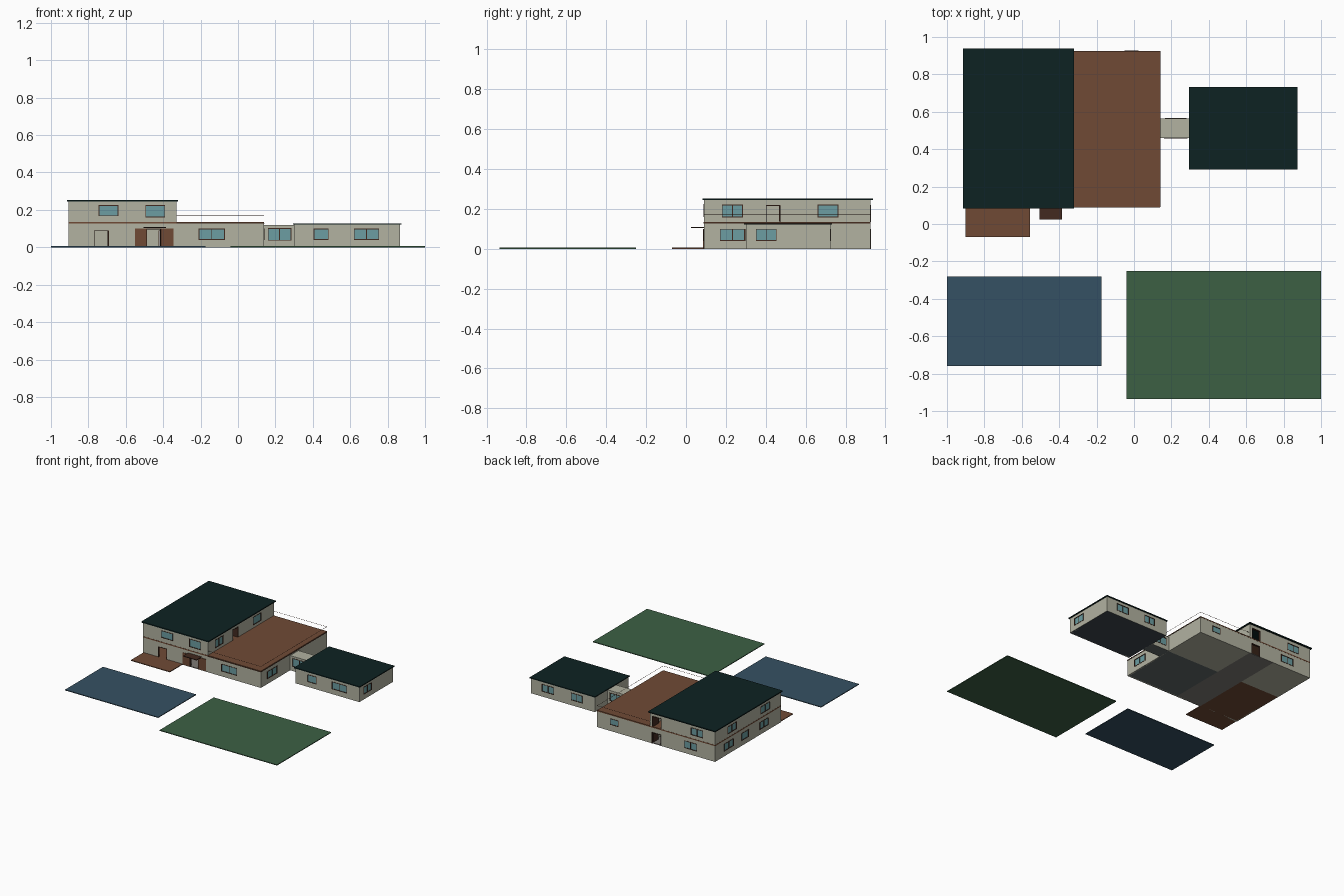
import bpy, bmesh
from mathutils import Matrix, Vector

if "Cube" in bpy.data.objects:
    bpy.data.objects.remove(bpy.data.objects["Cube"])


def mat(name, r, g, b):
    lin = [((c / 255 + 0.055) / 1.055) ** 2.4 if c > 10 else c / 255 / 12.92 for c in (r, g, b)]
    m = bpy.data.materials.new(name)
    m.diffuse_color = (*lin, 1)
    m.use_nodes = True
    m.node_tree.nodes["Principled BSDF"].inputs["Base Color"].default_value = m.diffuse_color
    return m


BEIGE = mat("beige wall", 178, 178, 161)
ROOF = mat("dark green roof", 13, 34, 34)
BROWN = mat("brown tile", 112, 74, 53)
WATER = mat("pool blue", 53, 81, 99)
GRASS = mat("lawn green", 60, 96, 68)
GLASS = mat("window glass", 108, 158, 162)
WOOD = mat("dark wood", 66, 42, 32)
GREY = mat("grey floor", 126, 122, 117)
SLATE = mat("slate floor", 96, 104, 104)
DARK = mat("dark slate floor", 61, 70, 78)
T = 0.012   # wall thickness


def boxes(name, material, items):
    """One object made of axis-aligned boxes (x0, x1, y0, y1, z0, z1)."""
    bm = bmesh.new()
    for x0, x1, y0, y1, z0, z1 in items:
        c = Vector(((x0 + x1) / 2, (y0 + y1) / 2, (z0 + z1) / 2))
        bmesh.ops.create_cube(bm, size=1, matrix=Matrix.Translation(c)
                              @ Matrix.Diagonal((x1 - x0, y1 - y0, z1 - z0, 1)))
    me = bpy.data.meshes.new(name)
    bm.to_mesh(me)
    bm.free()
    me.materials.append(material)
    ob = bpy.data.objects.new(name, me)
    bpy.context.collection.objects.link(ob)
    return ob


def wall(name, axis, face, sign, a0, a1, z0, z1, windows=(), doors=()):
    """Wall along an axis with its outer face at `face`, facing `sign`.
    windows: (start, end, bottom, top, mullion), doors: (start, end, top)."""
    def place(s0, s1, d0, d1, b, t):      # d = depth measured outward
        p, q = sorted((face + sign * d0, face + sign * d1))
        return (s0, s1, p, q, b, t) if axis == 'x' else (p, q, s0, s1, b, t)

    holes = [(w[0], w[1], w[2], w[3]) for w in windows] + [(d[0], d[1], z0, d[2]) for d in doors]
    parts, pos = [], a0
    for s, e, b, t in sorted(holes):
        parts.append(place(pos, s, -T, 0, z0, z1))
        if b > z0:
            parts.append(place(s, e, -T, 0, z0, b))
        parts.append(place(s, e, -T, 0, t, z1))
        pos = e
    parts.append(place(pos, a1, -T, 0, z0, z1))
    boxes(name, BEIGE, parts)

    glass, frame, f = [], [], 0.004
    for s, e, b, t, mullion in windows:
        glass.append(place(s, e, -0.008, -0.002, b, t))
        bars = [(s, s + f, b, t), (e - f, e, b, t), (s, e, b, b + f), (s, e, t - f, t)]
        if mullion:
            m = (s + e) / 2
            bars.append((m - f / 2, m + f / 2, b, t))
        frame += [place(p, q, -T - 0.001, 0.002, u, v) for p, q, u, v in bars]
    for s, e, t in doors:
        frame += [place(p, q, -T - 0.001, 0.002, u, v) for p, q, u, v in
                  ((s, s + f, z0, t), (e - f, e, z0, t), (s, e, t - f, t))]
        # open leaf swung inwards
        frame.append(place(e - 2 * f, e - f, -T - 0.06, -T, z0 + 0.002, t - f))
    if glass:
        boxes(name + "_glass", GLASS, glass)
    if frame:
        boxes(name + "_frames", WOOD, frame)


# Garden plates
boxes("pool", WATER, [(-1, -0.175, -0.76, -0.28, 0, 0.006)])
boxes("lawn", GRASS, [(-0.04, 1, -0.935, -0.25, 0, 0.006)])

# Ground floors, room by room
X0, XM, X1, Y0, Y1 = -0.905, -0.33, 0.14, 0.09, 0.925
boxes("porch_floor", BROWN, [(-0.9, -0.555, -0.07, 0.56, 0, 0.006)])
boxes("hall_floor", GREY, [(-0.555, XM, Y0 + 0.001, Y1 - 0.001, 0, 0.006)])
boxes("living_floor", SLATE, [(XM, X1 - 0.001, Y0 + 0.001, 0.56, 0, 0.006)])
boxes("bedroom_floors", BEIGE, [(-0.9, -0.555, 0.56, Y1 - 0.001, 0, 0.006),
                                (XM, X1 - 0.001, 0.56, Y1 - 0.001, 0, 0.006)])
boxes("annex_floor", DARK, [(0.301, 0.864, 0.301, 0.724, 0, 0.006)])
boxes("link_floor", SLATE, [(X1, 0.30, 0.461, 0.564, 0, 0.006)])

# Main house, ground storey
H = 0.126
wall("ground_front", 'x', Y0, -1, X0, X1, 0, H,
     [(-0.21, -0.07, 0.04, 0.10, True)], [(-0.77, -0.69, 0.09), (-0.49, -0.41, 0.10)])
wall("ground_back", 'x', Y1, 1, X0, X1, 0, H,
     [(-0.05, 0.025, 0.05, 0.10, False), (-0.745, -0.63, 0.04, 0.10, True)],
     [(-0.425, -0.345, 0.09)])
wall("ground_right", 'y', X1, 1, Y0 + T, Y1 - T, 0, H, [(0.17, 0.295, 0.04, 0.10, True)])
wall("ground_left", 'y', X0, -1, Y0 + T, Y1 - T, 0, H,
     [(0.25, 0.36, 0.04, 0.10, True), (0.50, 0.59, 0.04, 0.10, False),
      (0.69, 0.81, 0.04, 0.10, True)])
boxes("partitions", BEIGE, [(-0.56, -0.55, Y0 + T, Y1 - T, 0.005, H),
                            (XM - 0.005, XM + 0.005, Y0 + T, Y1 - T, 0.005, H),
                            (X0 + T, -0.56, 0.555, 0.565, 0.005, H),
                            (XM + 0.005, X1 - T, 0.555, 0.565, 0.005, H)])

# Deck slab between storeys, also the terrace
boxes("terrace_slab", BROWN, [(X0 - 0.001, X1, Y0 - 0.001, Y1 + 0.001, H, 0.135)])
boxes("terrace_edge", WOOD, [(XM, X1 + 0.002, Y0 - 0.003, Y0 - 0.001, H, 0.130),
                             (X1, X1 + 0.002, Y0, Y1, H, 0.130)])
r = 0.0015
boxes("terrace_rail", WOOD, [(XM, X1, Y0, Y0 + r, 0.170, 0.170 + r),
                             (XM, X1, Y1 - r, Y1, 0.170, 0.170 + r),
                             (X1 - r, X1, Y0, Y1, 0.170, 0.170 + r)])

# Main house, upper storey
Z0, Z1 = 0.135, 0.244
wall("upper_front", 'x', Y0, -1, X0, XM, Z0, Z1,
     [(-0.745, -0.64, 0.167, 0.225, False), (-0.495, -0.39, 0.160, 0.225, False)])
wall("upper_back", 'x', Y1, 1, X0, XM, Z0, Z1,
     [(-0.80, -0.69, 0.16, 0.22, True)], [(-0.43, -0.35, 0.22)])
wall("upper_right", 'y', XM, 1, Y0 + T, Y1 - T, Z0, Z1,
     [(0.18, 0.285, 0.157, 0.222, True), (0.66, 0.765, 0.157, 0.222, False)],
     [(0.40, 0.475, 0.22)])
wall("upper_left", 'y', X0, -1, Y0 + T, Y1 - T, Z0, Z1,
     [(0.23, 0.35, 0.16, 0.22, True), (0.65, 0.77, 0.16, 0.22, True)])
boxes("upper_partition", BEIGE, [(-0.56, -0.55, Y0 + T, Y1 - T, Z0, Z1)])
boxes("main_roof", ROOF, [(-0.915, -0.32, 0.083, 0.938, Z1, 0.252)])

# Entrance canopy and side panels
boxes("entrance_canopy", WOOD, [(-0.505, -0.385, 0.025, Y0, 0.104, 0.109)])
boxes("entrance_panels", BROWN, [(-0.55, -0.49, Y0 - 0.004, Y0, 0.006, 0.10),
                                 (-0.41, -0.345, Y0 - 0.004, Y0, 0.006, 0.10)])

# Link passage
wall("link_front", 'x', 0.46, -1, X1, 0.30, 0, 0.112, [(0.16, 0.285, 0.035, 0.103, True)])
wall("link_back", 'x', 0.565, 1, X1, 0.30, 0, 0.112, [(0.165, 0.28, 0.035, 0.10, True)])
boxes("link_roof", BEIGE, [(X1, 0.30, 0.46, 0.565, 0.112, 0.118)])

# Annex
A = 0.121
wall("annex_front", 'x', 0.30, -1, 0.30, 0.865, 0, A,
     [(0.405, 0.485, 0.04, 0.10, False), (0.62, 0.755, 0.04, 0.10, True)])
wall("annex_back", 'x', 0.725, 1, 0.30, 0.865, 0, A,
     [(0.41, 0.51, 0.04, 0.10, True), (0.66, 0.77, 0.04, 0.10, True)])
wall("annex_right", 'y', 0.865, 1, 0.30 + T, 0.725 - T, 0, A, [(0.35, 0.455, 0.04, 0.10, True)])
wall("annex_left", 'y', 0.30, -1, 0.30 + T, 0.725 - T, 0, A)
boxes("annex_roof", ROOF, [(0.293, 0.873, 0.292, 0.733, A, 0.128)])
